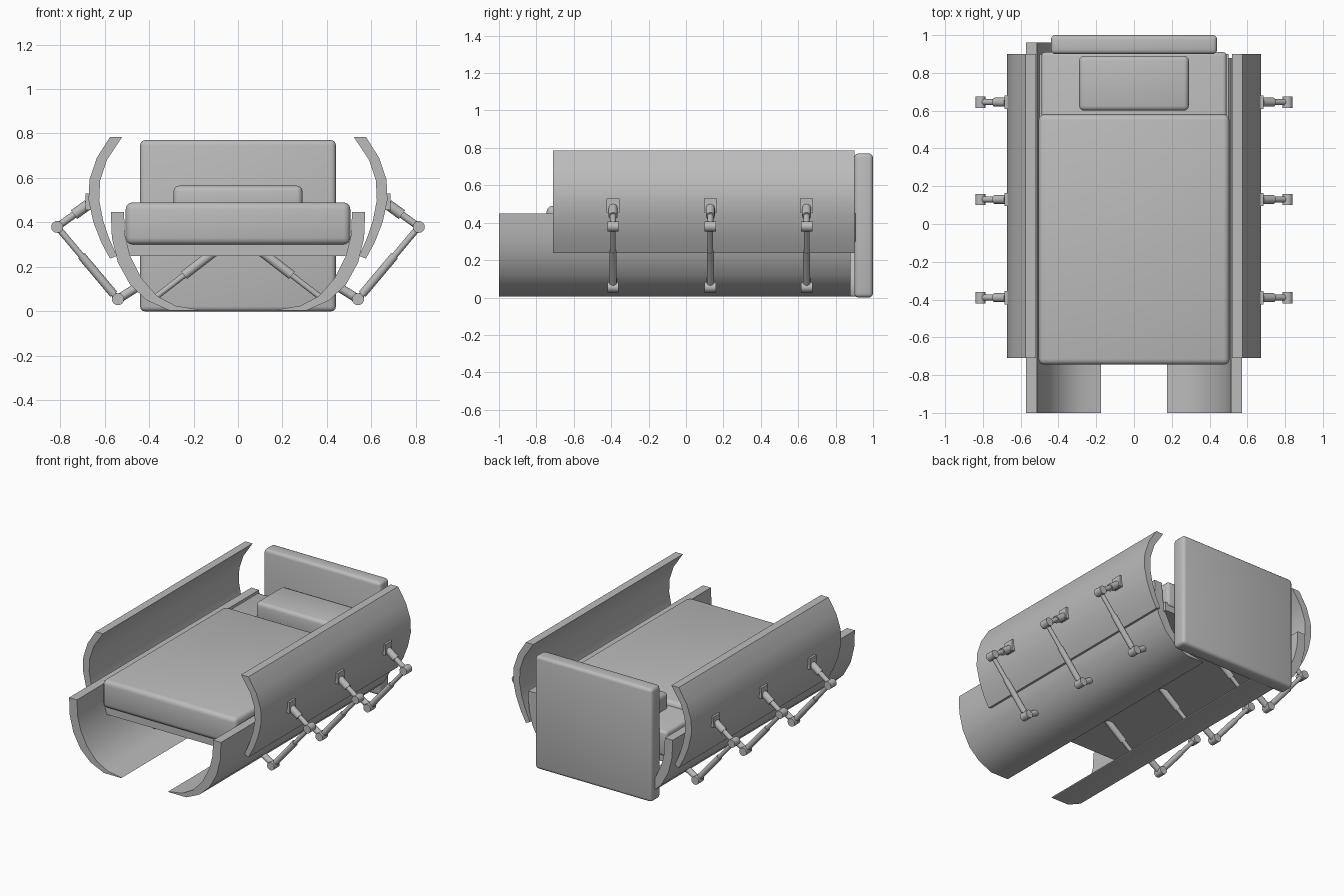
import bpy, bmesh, math
from mathutils import Vector

if "Cube" in bpy.data.objects:
    bpy.data.objects.remove(bpy.data.objects["Cube"])

GREY = (0.5, 0.5, 0.5, 1)
grey = bpy.data.materials.new("plain grey")
grey.use_nodes = True
grey.diffuse_color = GREY
grey.node_tree.nodes["Principled BSDF"].inputs["Base Color"].default_value = GREY


def finish(name, bm, angle=30):
    bmesh.ops.recalc_face_normals(bm, faces=bm.faces[:])
    mesh = bpy.data.meshes.new(name)
    bm.to_mesh(mesh)
    bm.free()
    mesh.materials.append(grey)
    obj = bpy.data.objects.new(name, mesh)
    bpy.context.collection.objects.link(obj)
    bpy.ops.object.select_all(action="DESELECT")
    obj.select_set(True)
    bpy.context.view_layer.objects.active = obj
    bpy.ops.object.shade_smooth_by_angle(angle=math.radians(angle))
    return obj


def box(name, x, y, z, bevel=0.0, segments=3):
    """Box from (low, high) ranges, with rounded edges if asked."""
    bm = bmesh.new()
    bmesh.ops.create_cube(bm, size=1)
    for v in bm.verts:
        v.co = [r[0] + (c + 0.5) * (r[1] - r[0]) for r, c in zip((x, y, z), v.co)]
    if bevel:
        bmesh.ops.bevel(bm, geom=bm.edges[:], offset=bevel, segments=segments,
                        profile=0.5, affect="EDGES")
    return finish(name, bm, 40)


def shell(name, outer, inner, side, y0, y1):
    """Curved panel: a cross-section in x and z, extruded along y."""
    bm = bmesh.new()
    rings = [[[bm.verts.new((side * px, y, pz)) for px, pz in line]
              for line in (outer, inner)] for y in (y0, y1)]
    (o0, i0), (o1, i1) = rings
    for k in range(len(outer) - 1):
        for quad in ((o0[k], o0[k + 1], o1[k + 1], o1[k]),
                     (i0[k], i0[k + 1], i1[k + 1], i1[k]),
                     (o0[k], o0[k + 1], i0[k + 1], i0[k]),
                     (o1[k], o1[k + 1], i1[k + 1], i1[k])):
            bm.faces.new(quad)
    for k in (0, -1):
        bm.faces.new((o0[k], o1[k], i1[k], i0[k]))
    return finish(name, bm)


def rod(name, a, b, radius, sides=16):
    """Cylinder between two points."""
    a, b = Vector(a), Vector(b)
    bm = bmesh.new()
    bmesh.ops.create_cone(bm, cap_ends=True, segments=sides, radius1=radius,
                          radius2=radius, depth=(b - a).length)
    turn = (b - a).to_track_quat("Z", "Y")
    for v in bm.verts:
        v.co = turn @ v.co + (a + b) / 2
    return finish(name, bm)


# Bed: frame, mattress, cover, pillow and headboard
box("bed_frame", (-0.5, 0.5), (-0.72, 0.9), (0.25, 0.31))
box("mattress", (-0.49, 0.49), (-0.70, 0.91), (0.29, 0.46), 0.02)
box("cover", (-0.505, 0.505), (-0.745, 0.58), (0.3, 0.49), 0.03)
box("pillow", (-0.29, 0.29), (0.6, 0.89), (0.42, 0.565), 0.025)
box("headboard", (-0.44, 0.44), (0.9, 1.0), (0.0, 0.77), 0.022)

# Cross-sections of the curved panels
LOWER_OUT = [(0.572, 0.448), (0.567, 0.33), (0.54, 0.22), (0.485, 0.12),
             (0.41, 0.05), (0.31, 0.005), (0.18, 0.005)]
LOWER_IN = [(0.513, 0.448), (0.508, 0.34), (0.485, 0.25), (0.435, 0.15),
            (0.365, 0.07), (0.28, 0.025), (0.175, 0.008)]
UPPER_OUT = [(0.575, 0.785), (0.635, 0.69), (0.668, 0.59), (0.672, 0.5),
             (0.65, 0.4), (0.615, 0.31), (0.575, 0.237)]
UPPER_IN = [(0.52, 0.785), (0.59, 0.68), (0.62, 0.59), (0.624, 0.5),
            (0.607, 0.41), (0.58, 0.33), (0.545, 0.25)]

for side, word, back in ((1, "left", 0.88), (-1, "right", 0.96)):
    shell(f"lower_panel_{word}", LOWER_OUT, LOWER_IN, side, -1.0, back)
    shell(f"upper_panel_{word}", UPPER_OUT, UPPER_IN, side, -0.71, 0.9)

    for n, y in enumerate((-0.39, 0.13, 0.645), 1):
        tag = f"{word}_{n}"

        def at(x, z, dy=0.0):
            return Vector((side * x, y + dy, z))

        mount, elbow, foot = at(0.675, 0.48), at(0.813, 0.38), at(0.54, 0.055)

        # Hinged arm between the panels
        box(f"arm_plate_{tag}", sorted((side * 0.655, side * 0.685)),
            (y - 0.035, y + 0.035), (0.455, 0.53))
        rod(f"arm_socket_{tag}", mount, mount.lerp(elbow, 0.45), 0.024)
        rod(f"upper_arm_{tag}", mount, elbow, 0.016)
        rod(f"elbow_{tag}", at(0.813, 0.38, -0.03), at(0.813, 0.38, 0.03), 0.027)
        rod(f"arm_sleeve_{tag}", elbow.lerp(foot, 0.4), elbow.lerp(foot, 0.93), 0.019)
        rod(f"lower_arm_{tag}", elbow, foot, 0.014)
        rod(f"foot_hinge_{tag}", at(0.54, 0.055, -0.03), at(0.54, 0.055, 0.03), 0.027)
        rod(f"foot_mount_{tag}", foot, at(0.46, 0.105), 0.02)

        # Strut under the bed
        top, low = at(0.11, 0.265), at(0.375, 0.06)
        rod(f"strut_{tag}", top, low, 0.013)
        rod(f"strut_sleeve_{tag}", top, top.lerp(low, 0.5), 0.021)
